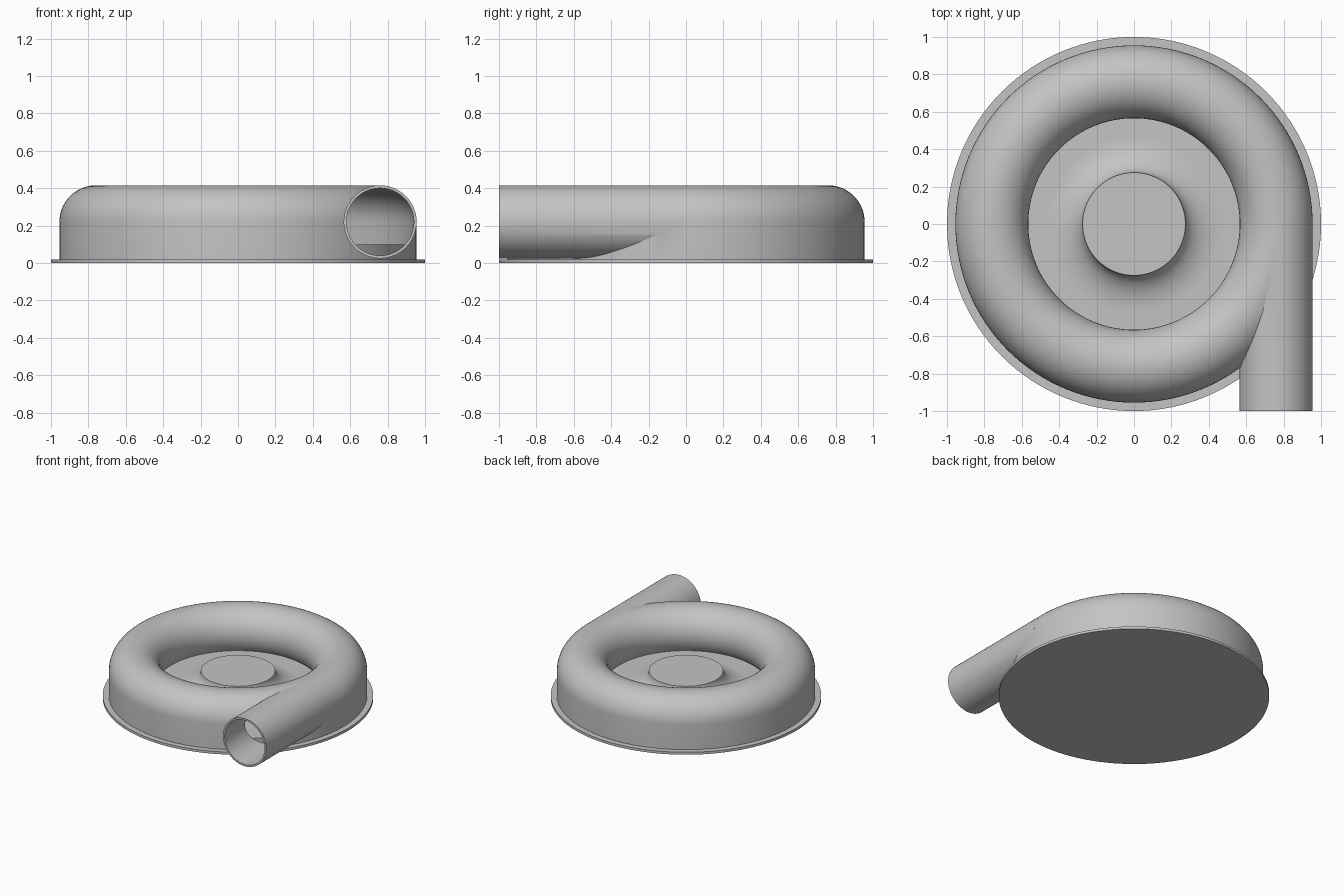
import bpy, bmesh
from math import sin, cos, pi, asin, radians
from mathutils import Vector

cube = bpy.data.objects.get("Cube")
if cube:
    bpy.data.objects.remove(cube, do_unlink=True)

grey = bpy.data.materials.new("plain_grey")
grey.use_nodes = True
colour = (0.55, 0.55, 0.55, 1)
grey.diffuse_color = colour
grey.node_tree.nodes["Principled BSDF"].inputs["Base Color"].default_value = colour

STEPS = 128
TUBE_R, TUBE_Z = 0.76, 0.22      # centre line of the scroll
OUTER, INNER = 0.195, 0.18       # outside and inside tube radius
FLOOR, RIM = 0.10, 0.02          # raised floor and flange height


def revolve(name, profile, closed):
    """Spin an (r, z) profile around the z axis."""
    bm = bmesh.new()
    verts = [bm.verts.new((r, 0, z)) for r, z in profile]
    for a, b in zip(verts, verts[1:] + (verts[:1] if closed else [])):
        if a is not b:
            bm.edges.new((a, b))
    bmesh.ops.spin(bm, geom=bm.verts[:] + bm.edges[:], cent=(0, 0, 0),
                   axis=(0, 0, 1), angle=2 * pi, steps=STEPS)
    bmesh.ops.remove_doubles(bm, verts=bm.verts[:], dist=1e-5)
    bmesh.ops.recalc_face_normals(bm, faces=bm.faces[:])
    mesh = bpy.data.meshes.new(name)
    bm.to_mesh(mesh)
    bm.free()
    obj = bpy.data.objects.new(name, mesh)
    bpy.context.collection.objects.link(obj)
    mesh.materials.append(grey)
    return obj


def scroll_profile(radius, bottom):
    """Straight outer wall, rounded top, inner lip curling under to the floor."""
    end = pi + asin((TUBE_Z - FLOOR) / radius)
    arc = [(TUBE_R + radius * cos(end * i / 32), TUBE_Z + radius * sin(end * i / 32))
           for i in range(33)]
    return [(TUBE_R + radius, bottom)] + arc + [(arc[-1][0], bottom)]


def straight_pipe(name, radius, start, end):
    bpy.ops.mesh.primitive_cylinder_add(
        vertices=96, radius=radius, depth=end - start,
        location=(TUBE_R, (start + end) / 2, TUBE_Z), rotation=(pi / 2, 0, 0))
    obj = bpy.context.object
    obj.name = name
    obj.data.materials.append(grey)
    return obj


def combine(target, tool, operation):
    mod = target.modifiers.new(tool.name, "BOOLEAN")
    mod.operation, mod.object, mod.solver = operation, tool, "EXACT"
    select(target)
    bpy.ops.object.modifier_apply(modifier=mod.name)
    bpy.data.objects.remove(tool, do_unlink=True)


def select(obj):
    bpy.ops.object.select_all(action="DESELECT")
    obj.select_set(True)
    bpy.context.view_layer.objects.active = obj


# Back plate: flange, raised floor and flared central hub
HUB_R, HUB_Z, FLARE = 0.275, 0.22, 0.2
flare = [(HUB_R + FLARE * (1 - sin(t)), FLOOR + (HUB_Z - FLOOR) * (1 - cos(t)))
         for t in (pi / 2 * i / 16 for i in range(17))]
back_plate = revolve("back_plate", [
    (0, 0), (1, 0), (1, RIM), (0.935, RIM), (0.935, FLOOR)] + flare + [(0, HUB_Z)], False)

# Scroll housing with tangential outlet pipe, hollowed out
housing = revolve("scroll_housing", scroll_profile(OUTER, RIM), True)
combine(housing, straight_pipe("outlet_pipe", OUTER, -1, -0.01), "UNION")
combine(housing, revolve("cavity", scroll_profile(INNER, -0.1), True), "DIFFERENCE")
combine(housing, straight_pipe("outlet_bore", INNER, -1.1, -0.01), "DIFFERENCE")

for part in (back_plate, housing):
    select(part)
    bpy.ops.object.shade_smooth_by_angle(angle=radians(22))
